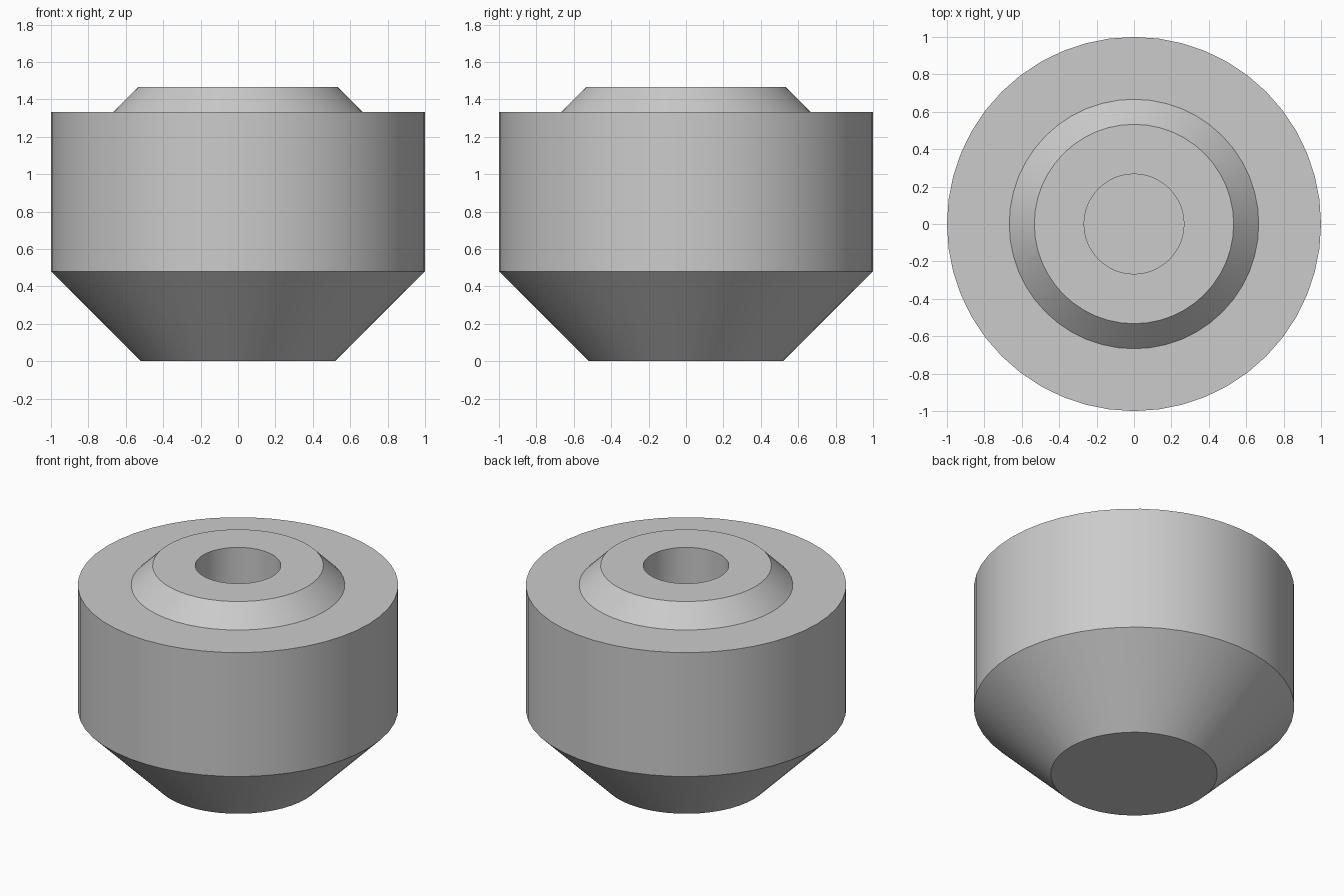
import bpy
import bmesh
import math

cube = bpy.data.objects.get("Cube")
if cube:
    bpy.data.objects.remove(cube, do_unlink=True)

SIDES = 48

# Plain grey material
grey = bpy.data.materials.new("light_grey")
grey.use_nodes = True
color = (0.6, 0.6, 0.6, 1)
grey.diffuse_color = color
grey.node_tree.nodes["Principled BSDF"].inputs["Base Color"].default_value = color


def lathe(name, profile, material):
    """Revolve (radius, height) points about z and cap both ends."""
    bm = bmesh.new()
    rings = []
    for radius, z in profile:
        angles = [math.tau * i / SIDES for i in range(SIDES)]
        rings.append([bm.verts.new((radius * math.cos(a), radius * math.sin(a), z))
                      for a in angles])
    for low, high in zip(rings, rings[1:]):
        for i in range(SIDES):
            j = (i + 1) % SIDES
            bm.faces.new((low[i], low[j], high[j], high[i]))
    bm.faces.new(rings[0][::-1])
    bm.faces.new(rings[-1])
    bmesh.ops.recalc_face_normals(bm, faces=bm.faces)
    mesh = bpy.data.meshes.new(name)
    bm.to_mesh(mesh)
    bm.free()
    mesh.materials.append(material)
    obj = bpy.data.objects.new(name, mesh)
    bpy.context.collection.objects.link(obj)
    bpy.ops.object.select_all(action="DESELECT")
    obj.select_set(True)
    bpy.context.view_layer.objects.active = obj
    bpy.ops.object.shade_smooth_by_angle(angle=math.radians(30))
    return obj


# Tapered foot, drum, bevelled collar, then down into the blind bore
lathe("bored_foot", [
    (0.52, 0), (1, 0.48), (1, 1.333),
    (0.667, 1.333), (0.533, 1.467),
    (0.267, 1.467), (0.267, 0.4),
], grey)
